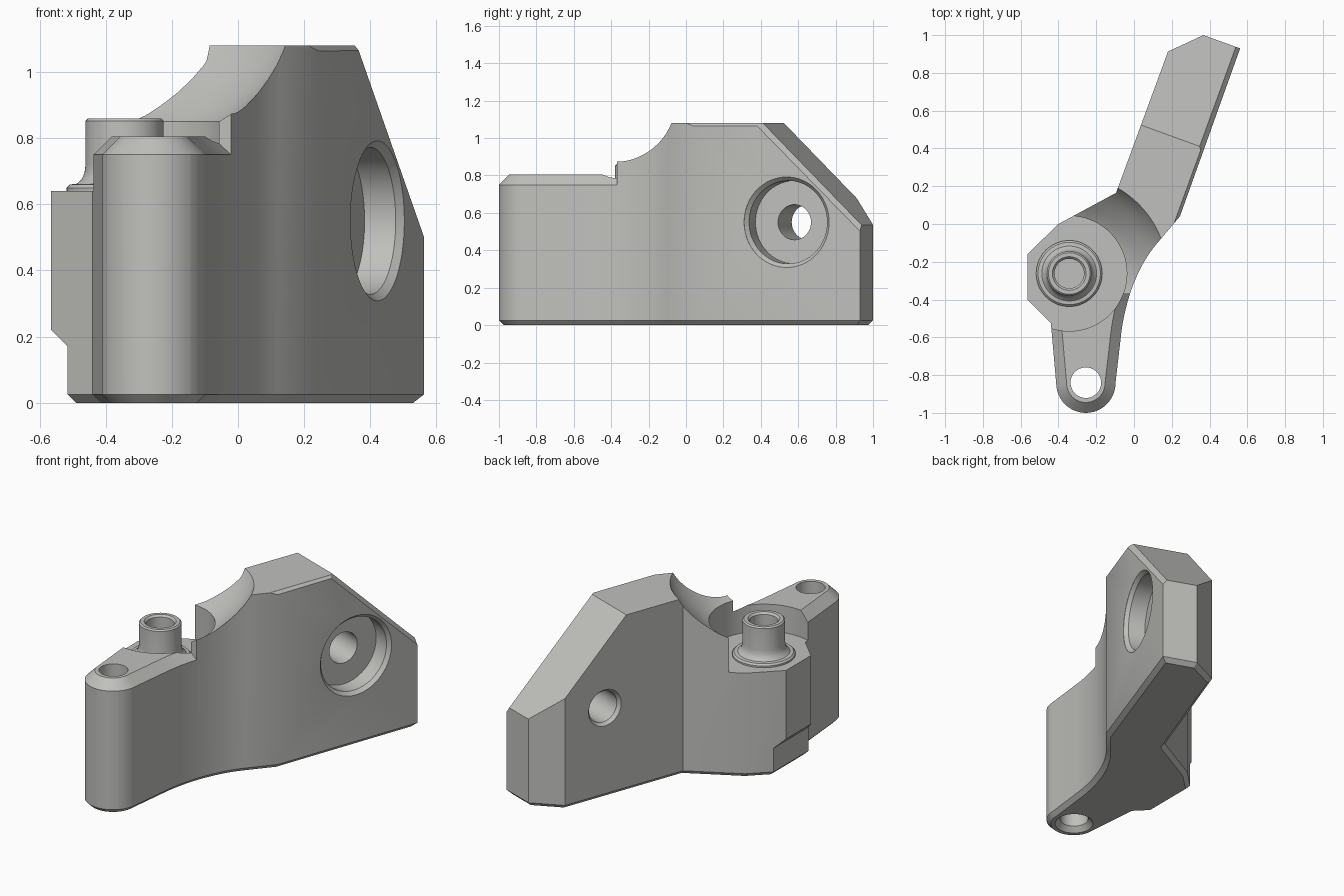
import bpy, bmesh, math
from mathutils import Vector, Matrix
from mathutils.geometry import interpolate_bezier

if "Cube" in bpy.data.objects:
    bpy.data.objects.remove(bpy.data.objects["Cube"])

grey = bpy.data.materials.new("light_grey")
grey.diffuse_color = (0.53, 0.53, 0.51, 1)
grey.use_nodes = True
grey.node_tree.nodes["Principled BSDF"].inputs["Base Color"].default_value = grey.diffuse_color


def offset(pts, d):
    """Move every side of a counter-clockwise outline outward by d."""
    out = []
    for i, p in enumerate(pts):
        a, b = (p - pts[i - 1]).normalized(), (pts[(i + 1) % len(pts)] - p).normalized()
        na, nb = Vector((a.y, -a.x)), Vector((b.y, -b.x))
        out.append(p + (na + nb) * (d / (1 + na.dot(nb))))
    return out


def loft(name, rings, matrix=Matrix()):
    """Closed solid through a list of (2D ring, height)."""
    bm = bmesh.new()
    loops = [[bm.verts.new((p[0], p[1], z)) for p in ring] for ring, z in rings]
    n = len(loops[0])
    bm.faces.new(loops[0][::-1])
    bm.faces.new(loops[-1])
    for lo, hi in zip(loops, loops[1:]):
        for i in range(n):
            j = (i + 1) % n
            bm.faces.new((lo[i], lo[j], hi[j], hi[i]))
    bm.transform(matrix)
    bmesh.ops.recalc_face_normals(bm, faces=bm.faces)
    me = bpy.data.meshes.new(name)
    bm.to_mesh(me)
    bm.free()
    me.materials.append(grey)
    ob = bpy.data.objects.new(name, me)
    bpy.context.collection.objects.link(ob)
    return ob


def lathe(name, profile, matrix, n=64):
    ang = [2 * math.pi * i / n for i in range(n)]
    return loft(name, [([(r * math.cos(a), r * math.sin(a)) for a in ang], h)
                       for r, h in profile], matrix)


def box(name, x0, x1, y0, y1, z0, z1):
    ring = [(x0, y0), (x1, y0), (x1, y1), (x0, y1)]
    return loft(name, [(ring, z0), (ring, z1)])


def boolean(ob, tool, op='DIFFERENCE'):
    mod = ob.modifiers.new(op, 'BOOLEAN')
    mod.operation, mod.solver, mod.object = op, 'EXACT', tool
    bpy.context.view_layer.objects.active = ob
    bpy.ops.object.modifier_apply(modifier=mod.name)
    bpy.data.objects.remove(tool)


def trim(ob, point, normal):
    """Slice off everything in front of a plane and close the cut."""
    bm = bmesh.new()
    bm.from_mesh(ob.data)
    res = bmesh.ops.bisect_plane(bm, geom=bm.verts[:] + bm.edges[:] + bm.faces[:], dist=1e-5,
                                 plane_co=point, plane_no=normal, clear_outer=True)
    edges = [e for e in res['geom_cut'] if isinstance(e, bmesh.types.BMEdge) and e.is_boundary]
    bmesh.ops.edgeloop_fill(bm, edges=edges)
    bmesh.ops.recalc_face_normals(bm, faces=bm.faces)
    bm.to_mesh(ob.data)
    bm.free()


# Directions along and across the slanted plate
t = math.radians(70)
U = Vector((math.cos(t), math.sin(t), 0))
V = Vector((math.sin(t), -math.cos(t), 0))
Z = Vector((0, 0, 1))

# Plan outline pieces
arc = [Vector((-0.255 + 0.157 * math.cos(a), -0.843 + 0.157 * math.sin(a)))
       for a in [math.pi * (1 + i / 24) for i in range(25)]]
curve = [Vector(p[:2]) for p in interpolate_bezier(
    Vector((-0.07, -0.60, 0)), Vector((-0.055, -0.45, 0)),
    Vector((0.0, -0.247, 0)), Vector((0.12, -0.105, 0)), 18)]
plate_hub = [Vector(p) for p in ((0.243, 0.04), (0.562, 0.93), (0.367, 1.0), (0.18, 0.913),
                                 (-0.095, 0.165), (-0.40, 0.0), (-0.565, -0.16),
                                 (-0.565, -0.40), (-0.44, -0.525))]
outline = plate_hub + arc + curve

# Main body with a chamfered bottom edge
body = loft("bracket_body", [(offset(outline, -0.025), 0), (outline, 0.025), (outline, 1.08)])

# Sloped end of the plate and its thin edge chamfers
slope = (Z + U * 0.97).normalized()
trim(body, U * 0.505 + Z * 1.08, slope)
trim(body, V * 0.212 + Z * 1.066, V + Z)
trim(body, U * 0.505 + Z * 1.08 + V * 0.21 - slope * 0.024, V + slope)

# Lowered arm with a chamfered top edge
arm = [plate_hub[-1]] + arc + curve + [Vector((-0.44, -0.105))]
keep = loft("arm_top_shape", [(offset(arm, 0.07), 0.68), (offset(arm, -0.055), 0.805)])
arm_cut = box("arm_cutter", -0.75, 0.3, -1.2, -0.37, 0.69, 1.3)
boolean(arm_cut, keep)
boolean(body, arm_cut)

# Round pocket with flared scoop around the post
axis = Matrix.Translation((-0.343, -0.262, 0))
boolean(body, lathe("pocket_cutter", [(0.305, 0.64), (0.305, 0.85), (0.335, 0.87), (0.37, 0.90),
                                      (0.41, 0.936), (0.45, 0.977), (0.485, 1.02),
                                      (0.51, 1.06), (0.525, 1.09), (0.56, 1.2)], axis, 96))

# Step under the left side of the hub
step = [(-0.7, -0.01), (-0.48, -0.01), (-0.515, 0.025), (-0.515, 0.17), (-0.7, 0.355)]
boolean(body, loft("step_cutter", [(step, -0.3), (step, 0.75)],
                   Matrix.Rotation(math.pi / 2, 4, 'X')))

# Hollow post with flared foot
boolean(body, lathe("post", [(0.175, 0.60), (0.175, 0.65), (0.165, 0.66), (0.145, 0.662),
                             (0.13, 0.675), (0.121, 0.695), (0.118, 0.72),
                             (0.118, 0.852), (0.11, 0.86)], axis), 'UNION')
boolean(body, lathe("post_hole_cutter", [(0.078, 0.3), (0.078, 0.848), (0.09, 0.861),
                                         (0.09, 0.95)], axis))

# Through hole in the arm, chamfered below
boolean(body, lathe("arm_hole_cutter", [(0.11, -0.05), (0.11, -0.001), (0.081, 0.03),
                                        (0.081, 1.0)],
                    Matrix.Translation((-0.255, -0.84, 0)), 48))

# Counterbored hole through the plate
bore = Matrix.Translation(U * 0.65 + Z * 0.55) @ V.to_track_quat('Z', 'Y').to_matrix().to_4x4()
boolean(body, lathe("bore_cutter", [(0.112, -0.4), (0.112, -0.146), (0.094, -0.125),
                                    (0.094, 0.09), (0.222, 0.09), (0.222, 0.19),
                                    (0.242, 0.212), (0.242, 0.5)], bore))

# Smooth curved walls, crisp edges
bpy.ops.object.select_all(action='DESELECT')
body.select_set(True)
bpy.context.view_layer.objects.active = body
bpy.ops.object.shade_smooth_by_angle(angle=math.radians(25))
